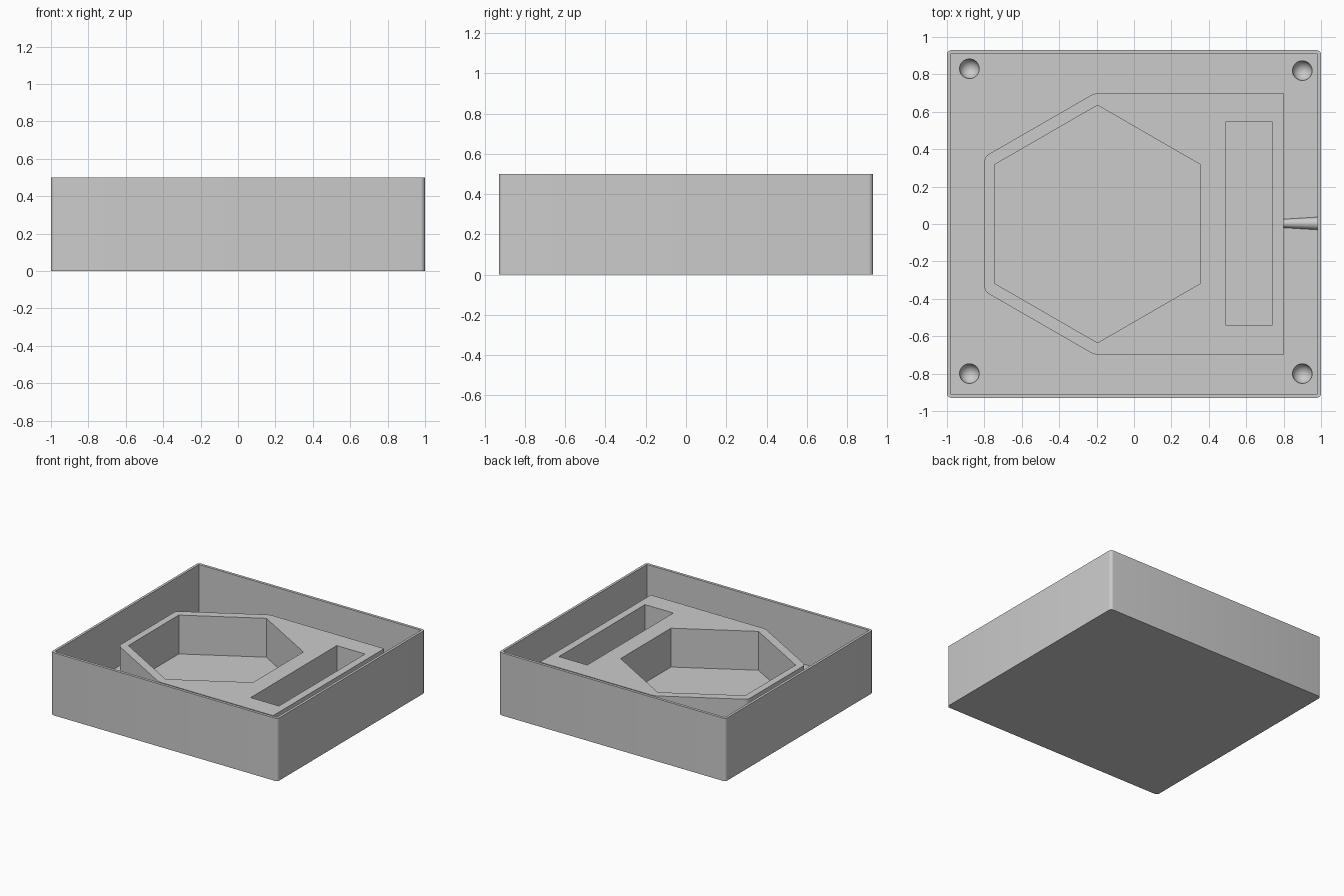
import bpy, bmesh, math
from mathutils import Matrix, Vector

cube = bpy.data.objects.get("Cube")
if cube:
    bpy.data.objects.remove(cube)

grey = bpy.data.materials.new("plain grey")
grey.use_nodes = True
GREY = (0.6, 0.6, 0.6, 1)
grey.diffuse_color = GREY
grey.node_tree.nodes["Principled BSDF"].inputs["Base Color"].default_value = GREY

FLOOR, BLOCK_TOP, RIM = 0.075, 0.385, 0.5


def add_object(name, bm):
    bmesh.ops.recalc_face_normals(bm, faces=bm.faces)
    mesh = bpy.data.meshes.new(name)
    bm.to_mesh(mesh)
    bm.free()
    mesh.materials.append(grey)
    obj = bpy.data.objects.new(name, mesh)
    bpy.context.collection.objects.link(obj)
    return obj


def prism(name, outline, z0, z1, radius=0):
    """Extrude an outline upwards; radius rounds the vertical edges."""
    bm = bmesh.new()
    base = bm.faces.new([bm.verts.new((x, y, z0)) for x, y in outline])
    top = bmesh.ops.extrude_face_region(bm, geom=[base])["geom"]
    bmesh.ops.translate(bm, vec=(0, 0, z1 - z0),
                        verts=[v for v in top if isinstance(v, bmesh.types.BMVert)])
    if radius:
        upright = [e for e in bm.edges
                   if abs(e.verts[0].co.z - e.verts[1].co.z) > 0.01
                   and e.verts[0].co.x < radius_limit.get(name, 9)]
        bmesh.ops.bevel(bm, geom=upright, offset=radius, segments=5,
                        profile=0.5, affect='EDGES')
    return add_object(name, bm)


# The straight right end of the block keeps sharp corners
radius_limit = {"raised_block": 0.5}


def rect(x0, x1, y0, y1):
    return [(x0, y0), (x1, y0), (x1, y1), (x0, y1)]


def select_only(obj):
    bpy.ops.object.select_all(action='DESELECT')
    obj.select_set(True)
    bpy.context.view_layer.objects.active = obj


def cut(obj, cutter):
    mod = obj.modifiers.new("cut", 'BOOLEAN')
    mod.operation, mod.solver, mod.object = 'DIFFERENCE', 'EXACT', cutter
    select_only(obj)
    bpy.ops.object.modifier_apply(modifier=mod.name)
    bpy.data.objects.remove(cutter)


# Thin-walled open tray
tray = prism("tray", rect(-1, 1, -0.93, 0.93), 0, RIM, 0.025)
cut(tray, prism("tray_cavity", rect(-0.98, 0.98, -0.908, 0.908), FLOOR, RIM + 0.1))

# Round dimples in the floor corners
for x, y in [(-0.88, 0.83), (0.9, 0.82), (-0.88, -0.8), (0.9, -0.8)]:
    bm = bmesh.new()
    bmesh.ops.create_uvsphere(bm, u_segments=32, v_segments=16, radius=0.053,
                              matrix=Matrix.Translation((x, y, FLOOR + 0.003)))
    cut(tray, add_object("dimple", bm))

# Raised block: half hexagon running into a rectangle
half = [(0.8, 0.7), (-0.21, 0.7), (-0.8, 0.36)]
outline = half + [(x, -y) for x, y in reversed(half)]
block = prism("raised_block", outline, FLOOR - 0.01, BLOCK_TOP, 0.025)

# Hexagonal pocket and rectangular slot
hexagon = [(-0.195 + 0.635 * math.sin(i * math.pi / 3),
            0.635 * math.cos(i * math.pi / 3)) for i in range(6)]
cut(block, prism("hexagon_pocket", hexagon, 0, RIM))
cut(block, prism("slot", rect(0.49, 0.74, -0.54, 0.545), 0, RIM))

# Tapered rod between block and tray wall
bm = bmesh.new()
lie_along_x = Matrix.Translation((0.89, 0.003, FLOOR)) @ Matrix.Rotation(math.pi / 2, 4, 'Y')
bmesh.ops.create_cone(bm, cap_ends=True, segments=24, radius1=0.023, radius2=0.034,
                      depth=0.18, matrix=lie_along_x)
rod = add_object("tapered_rod", bm)

for obj in (tray, block, rod):
    select_only(obj)
    bpy.ops.object.shade_smooth_by_angle(angle=math.radians(30))
